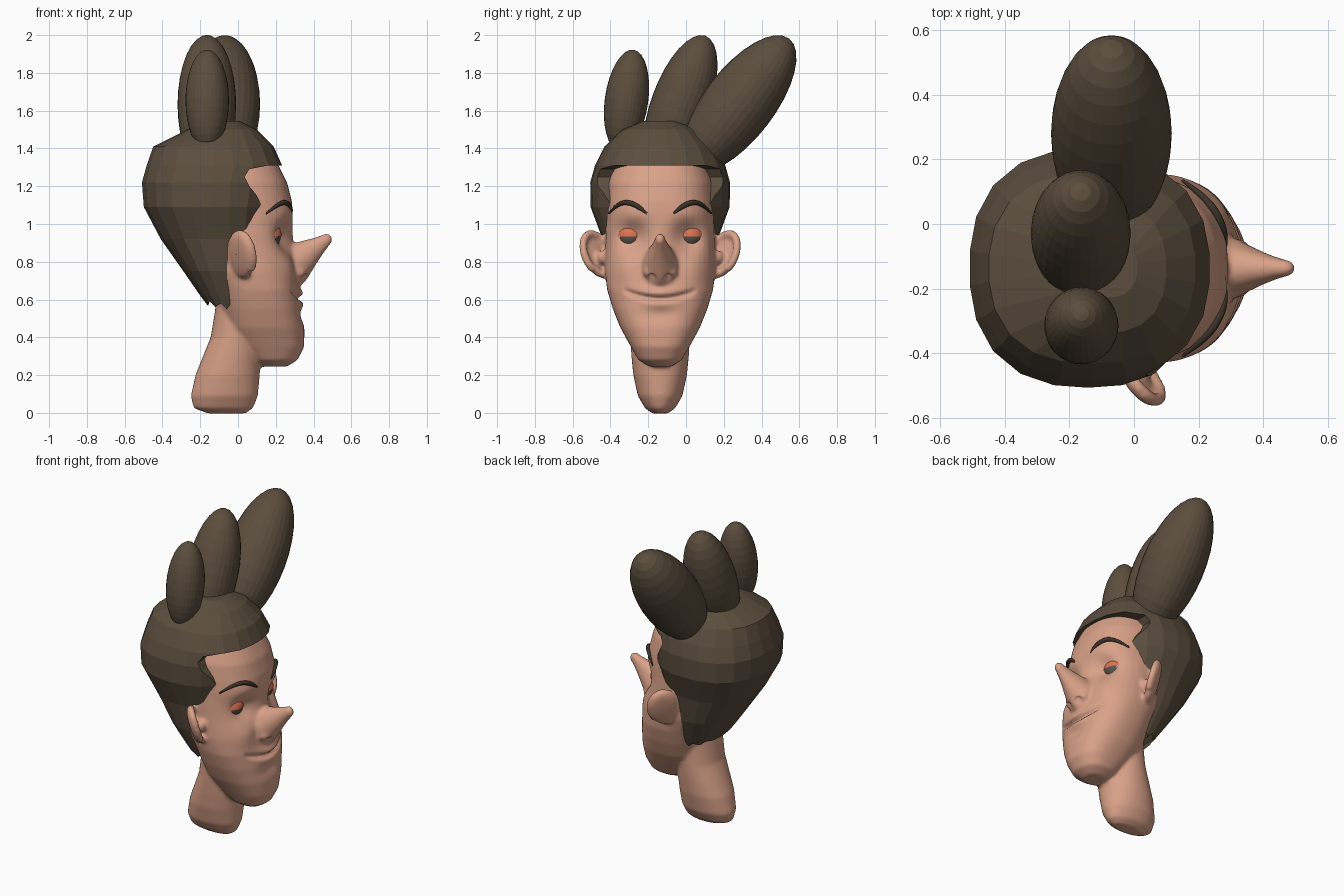
import bpy, bmesh, math
from mathutils import Vector, Matrix

if "Cube" in bpy.data.objects:
    bpy.data.objects.remove(bpy.data.objects["Cube"])

MID = -0.137  # symmetry plane of the head, which faces +x


def material(name, rgb):
    m = bpy.data.materials.new(name)
    m.use_nodes = True
    m.diffuse_color = (*rgb, 1)
    bsdf = m.node_tree.nodes["Principled BSDF"]
    bsdf.inputs["Base Color"].default_value = (*rgb, 1)
    bsdf.inputs["Roughness"].default_value = 0.8
    return m


SKIN = material("skin", (0.70, 0.36, 0.25))
HAIR = material("brown hair", (0.105, 0.075, 0.048))
BROW = material("dark brow", (0.045, 0.033, 0.022))
LID = material("orange eyelid", (0.72, 0.17, 0.085))
WHITE = material("eye white", (0.60, 0.62, 0.66))
IRIS = material("grey brown iris", (0.10, 0.08, 0.065))


def make(name, bm, mats, smooth=False):
    bmesh.ops.recalc_face_normals(bm, faces=bm.faces)
    for f in bm.faces:
        f.smooth = smooth
    mesh = bpy.data.meshes.new(name)
    bm.to_mesh(mesh)
    bm.free()
    for m in mats:
        mesh.materials.append(m)
    ob = bpy.data.objects.new(name, mesh)
    bpy.context.collection.objects.link(ob)
    return ob


def apply_all(ob):
    bpy.context.view_layer.objects.active = ob
    for m in list(ob.modifiers):
        bpy.ops.object.modifier_apply(modifier=m.name)


def loft(bm, rings, seg, power=2.4):
    """Stack of rounded-box rings: (z, front x, back x, half width)."""
    rows = []
    for z, xf, xb, w in rings:
        row = []
        for i in range(seg):
            a = math.tau * (i + 0.5) / seg
            c, s = math.cos(a), math.sin(a)
            r = (abs(c) ** power + abs(s) ** power) ** (-1 / power)
            row.append(bm.verts.new(((xf + xb) / 2 + (xf - xb) / 2 * r * c, MID + w * r * s, z)))
        rows.append(row)
    for a, b in zip(rows, rows[1:]):
        for i in range(seg):
            j = (i + 1) % seg
            bm.faces.new((a[i], a[j], b[j], b[i]))
    bm.faces.new(rows[0])
    bm.faces.new(rows[-1])


def blob(bm, loc, scale, rot=Matrix(), u=32, v=16):
    mat = Matrix.Translation(loc) @ rot.to_4x4() @ Matrix.Diagonal((*scale, 1))
    return bmesh.ops.create_uvsphere(bm, u_segments=u, v_segments=v, radius=1, matrix=mat)["verts"]


# Skin: head, neck, nose and ears fused into one sculpted surface
bm = bmesh.new()
loft(bm, [(0.245, 0.26, 0.12, 0.06), (0.28, 0.315, 0.07, 0.115), (0.35, 0.35, 0.0, 0.155),
          (0.45, 0.352, -0.07, 0.21), (0.55, 0.34, -0.1, 0.25), (0.65, 0.325, -0.13, 0.28),
          (0.75, 0.305, -0.19, 0.293), (0.87, 0.295, -0.25, 0.29), (1.0, 0.29, -0.3, 0.287),
          (1.12, 0.285, -0.36, 0.287), (1.22, 0.26, -0.38, 0.28), (1.31, 0.215, -0.36, 0.25),
          (1.4, 0.1, -0.28, 0.17)], 48)
loft(bm, [(-0.003, 0.04, -0.16, 0.04), (0.025, 0.08, -0.235, 0.08), (0.09, 0.105, -0.25, 0.118),
          (0.2, 0.115, -0.225, 0.142), (0.3, 0.12, -0.185, 0.152), (0.4, 0.12, -0.145, 0.158),
          (0.55, 0.1, -0.12, 0.16), (0.75, 0.1, -0.12, 0.15)], 48, 2.1)

# Upturned nose, thinning towards the tip
base, tip = Vector((0.27, MID, 0.775)), Vector((0.47, MID, 0.917))
for i in range(17):
    t = i / 16
    r = 0.085 * (1 - t) ** 1.2 + 0.033
    blob(bm, base.lerp(tip, t), (r, r * 0.85, r), u=16, v=10)

for side in (-1, 1):
    blob(bm, (0.315, MID + side * 0.058, 0.745), (0.045, 0.034, 0.032))
    # Ear: thin dish with a raised rim, leaning out at the top
    rot = Matrix.Rotation(side * math.radians(-24), 3, "X") @ Matrix.Rotation(side * math.radians(-42), 3, "Z")
    place = Vector((0.01, MID + side * 0.345, 0.835))
    blob(bm, place, (0.022, 0.09, 0.125), rot)
    for i in range(40):
        a = math.tau * i / 40
        lobe = 0.8 if math.sin(a) < -0.5 else 1
        rim = rot @ Vector((0.018, 0.085 * math.cos(a) * lobe, 0.115 * math.sin(a)))
        blob(bm, place + rim, (0.022,) * 3, u=10, v=8)
    blob(bm, place + Vector((0.03, -side * 0.035, -0.01)), (0.03, 0.025, 0.035))

skin = make("head_skin", bm, [SKIN], True)
remesh = skin.modifiers.new("fuse", "REMESH")
remesh.mode = "VOXEL"
remesh.voxel_size = 0.0105
remesh.use_smooth_shade = True
soften = skin.modifiers.new("soften", "SMOOTH")
soften.factor = 0.5
soften.iterations = 6
apply_all(skin)


def bump(d2, size):
    return math.exp(-d2 / (2 * size * size))


# Sculpt sockets, brow ridge, lips, smile and nostrils
for v in skin.data.vertices:
    x, y, z = v.co
    d = abs(y - MID)
    if x < 0.1 or z < 0.4:
        continue
    dx = 0
    dx -= 0.06 * bump((d - 0.145) ** 2 + (z - 0.93) ** 2, 0.055)
    dx += 0.012 * bump((d - 0.16) ** 2 * 0.2 + (z - 1.05) ** 2, 0.035)
    dx += 0.015 * bump((d - 0.19) ** 2 + (z - 0.76) ** 2, 0.05)
    if x < 0.36 and d < 0.24:
        line = 0.605 + 1.2 * d * d
        fade = max(0.0, 1 - (d / 0.2) ** 4)
        dx -= 0.026 * fade * bump((z - line) ** 2, 0.010)
        dx += 0.016 * bump(d * d * 0.1 + (z - line - 0.03) ** 2, 0.02)
        dx += 0.012 * bump(d * d * 0.1 + (z - line + 0.03) ** 2, 0.02)
        dx -= 0.014 * bump(d * d * 0.2 + (z - 0.52) ** 2, 0.03)
    v.co.x += dx
    v.co.z += 0.035 * bump((d - 0.036) ** 2 + (x - 0.345) ** 2 + (z - 0.715) ** 2, 0.014)
for p in skin.data.polygons:
    p.use_smooth = True

# Hair: faceted mass, trimmed along the hairline
bm = bmesh.new()
loft(bm, [(0.54, 0.04, -0.14, 0.19), (0.62, 0.07, -0.2, 0.225), (0.75, 0.1, -0.29, 0.275),
          (0.92, 0.16, -0.41, 0.305), (1.09, 0.2, -0.5, 0.368), (1.22, 0.225, -0.51, 0.37),
          (1.31, 0.235, -0.485, 0.345), (1.41, 0.19, -0.45, 0.295), (1.5, 0.1, -0.27, 0.2),
          (1.545, 0.01, -0.17, 0.09)], 22)
hair = make("hair_mass", bm, [HAIR])

hairline = [(0.7, 1.30), (0.3, 1.31), (0.16, 1.31), (0.06, 1.29), (0.035, 1.25), (0.06, 1.2),
            (0.10, 1.15), (0.135, 1.08), (0.125, 0.97), (0.06, 0.94), (0.0, 0.88), (-0.03, 0.75),
            (-0.01, 0.57), (-0.04, 0.575), (-0.06, 0.55), (-0.09, 0.58), (-0.12, 0.56),
            (-0.15, 0.59), (-0.2, 0.45), (0.7, 0.45)]
bm = bmesh.new()
face = bm.faces.new([bm.verts.new((x, MID - 0.7, z)) for x, z in hairline])
side = bmesh.ops.extrude_face_region(bm, geom=[face])["geom"]
bmesh.ops.translate(bm, vec=(0, 1.4, 0), verts=[g for g in side if isinstance(g, bmesh.types.BMVert)])
cutter = make("hairline_cutter", bm, [HAIR])
cutter.hide_render = True
trim = hair.modifiers.new("hairline", "BOOLEAN")
trim.operation = "DIFFERENCE"
trim.solver = "EXACT"
trim.object = cutter
apply_all(hair)
bpy.data.objects.remove(cutter)

# Three egg-shaped tufts fanning towards +y
for name, loc, r, length, tilt in (("small_tuft", (-0.163, -0.315, 1.655), 0.115, 0.27, 8),
                                   ("middle_tuft", (-0.165, -0.03, 1.632), 0.155, 0.388, 20),
                                   ("large_tuft", (-0.07, 0.28, 1.635), 0.187, 0.437, 37.6)):
    bm = bmesh.new()
    blob(bm, loc, (r, r, length), Matrix.Rotation(math.radians(-tilt), 3, "X"))
    make(name, bm, [HAIR])

# Eyes, lids and brows, one set per side
for side, label in ((-1, "right"), (1, "left")):
    centre = Vector((0.152, MID + side * 0.155, 0.935))
    aim = Matrix.Rotation(side * math.radians(14), 3, "Z")
    forward = aim @ Vector((1, 0, 0))
    bm = bmesh.new()
    blob(bm, centre, (0.074,) * 3, aim @ Matrix.Rotation(math.radians(90), 3, "Y"), 32, 24)
    for f in bm.faces:
        f.material_index = int((f.calc_center_median() - centre).normalized().dot(forward) > 0.83)
    make(label + "_eyeball", bm, [WHITE, IRIS], True)

    bm = bmesh.new()
    verts = blob(bm, centre, (0.079,) * 3)
    bmesh.ops.delete(bm, geom=[v for v in verts if v.co.z < centre.z - 0.001], context="VERTS")
    make(label + "_eyelid", bm, [LID], True)

    curve = bpy.data.curves.new(label + "_eyebrow", "CURVE")
    curve.dimensions = "3D"
    curve.bevel_depth = 0.014
    curve.bevel_resolution = 2
    curve.use_fill_caps = True
    spline = curve.splines.new("NURBS")
    path = [(0.282, 0.07, 1.055, 0.5), (0.279, 0.11, 1.09, 1), (0.263, 0.16, 1.12, 1),
            (0.222, 0.22, 1.115, 0.9), (0.15, 0.272, 1.055, 0.3)]
    spline.points.add(len(path) - 1)
    spline.use_endpoint_u = True
    for p, (x, d, z, r) in zip(spline.points, path):
        p.co = (x, MID + side * d, z, 1)
        p.radius = r
    curve.materials.append(BROW)
    bpy.context.collection.objects.link(bpy.data.objects.new(label + "_eyebrow", curve))
